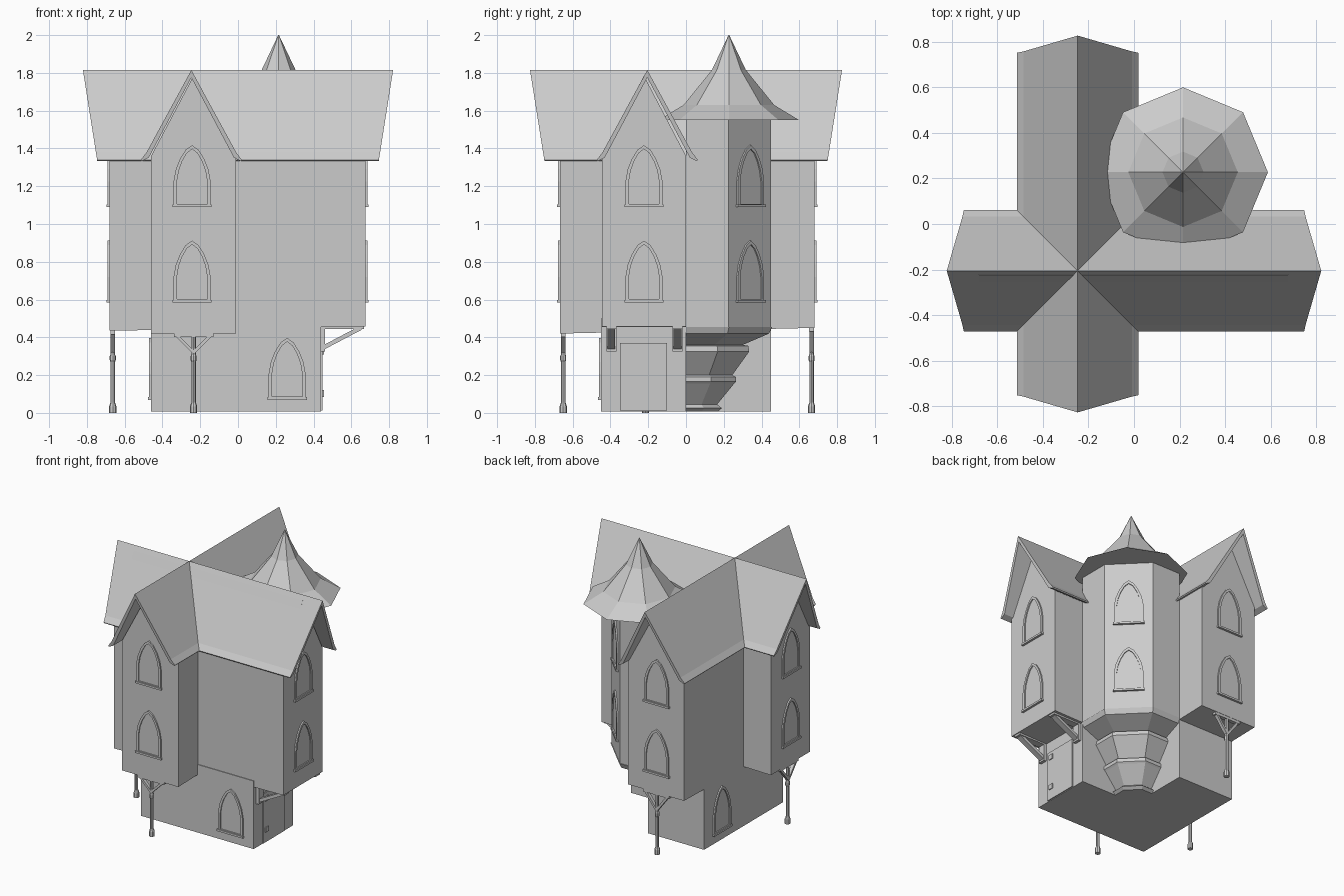
import bpy, bmesh
from math import sin, cos, pi, radians
from mathutils import Matrix, Vector

if "Cube" in bpy.data.objects:
    bpy.data.objects.remove(bpy.data.objects["Cube"])


def finish(name, bm, mat=None):
    bmesh.ops.recalc_face_normals(bm, faces=bm.faces[:])
    me = bpy.data.meshes.new(name)
    bm.to_mesh(me)
    bm.free()
    ob = bpy.data.objects.new(name, me)
    if mat:
        ob.matrix_world = mat
    bpy.context.collection.objects.link(ob)
    return ob


def loft(name, rings, mat=None):
    """Skin equal-length closed rings and cap both ends."""
    bm = bmesh.new()
    vs = [[bm.verts.new(p) for p in r] for r in rings]
    n = len(rings[0])
    for a, b in zip(vs, vs[1:]):
        for i in range(n):
            j = (i + 1) % n
            bm.faces.new((a[i], a[j], b[j], b[i]))
    bm.faces.new(vs[0])
    bm.faces.new(vs[-1])
    return finish(name, bm, mat)


def box(name, lo, hi, mat=None):
    (x0, y0, z0), (x1, y1, z1) = lo, hi
    return loft(name, [[(x0, y0, z), (x1, y0, z), (x1, y1, z), (x0, y1, z)] for z in (z0, z1)], mat)


def beam(name, p, q, w, t, mat):
    """Bar from p to q in a local xz plane, w deep along y and t thick."""
    p, q = Vector(p), Vector(q)
    side = (q - p).cross(Vector((0, 1, 0))).normalized() * t / 2
    d = Vector((0, w / 2, 0))
    return loft(name, [[c - side - d, c + side - d, c + side + d, c - side + d] for c in (p, q)], mat)


def facing(x, y, z, deg):
    """Local frame whose -y axis points outward; 0 = front, 90 = right."""
    return Matrix.Translation((x, y, z)) @ Matrix.Rotation(radians(deg), 4, 'Z')


def lathe(name, profile, n, mat):
    return loft(name, [[(r * cos(2 * pi * i / n), r * sin(2 * pi * i / n), z) for i in range(n)]
                       for r, z in profile], mat)


# Pointed window: raised frame around a recessed pane, plus sill
HALF = [(.098, 0), (.098, .13), (.086, .195), (.064, .25), (.034, .298)]


def window(name, x, y, z, deg):
    mat = facing(x, y, z, deg)
    outer = HALF + [(0, .322)] + [(-a, b) for a, b in reversed(HALF)]
    inner = [(a * .82, .012 + b * .9) for a, b in outer]
    bm = bmesh.new()
    rows = [[bm.verts.new((a, d, b)) for a, b in prof]
            for prof, d in ((outer, .004), (outer, -.01), (inner, -.01), (inner, -.002))]
    n = len(outer)
    for r, s in zip(rows, rows[1:]):
        for i in range(n):
            j = (i + 1) % n
            bm.faces.new((r[i], r[j], s[j], s[i]))
    bm.faces.new(rows[0])
    bm.faces.new(rows[-1])
    finish(name, bm, mat)
    box(name + "_sill", (-.104, -.016, -.006), (.104, .004, .008), mat)


XL, XR, YF, YB = -.46, -.01, -.445, 0.0      # cross-plan wall lines
CX, CY = -.243, -.215                         # ridge lines

# L-shaped ground floor
plan = [(XL, -.45), (.44, -.45), (.44, YB), (XR, YB), (XR, .45), (XL, .45)]
loft("ground_floor", [[(x, y, z) for x, y in plan] for z in (.008, .5)])


# Crossing upper wings with gabled ends
def gable(a, b, bottom):
    return [(a, bottom), (b, bottom), (b, 1.36), ((a + b) / 2, 1.785), (a, 1.36)]


loft("side_wing", [[(x, o, z) for o, z in gable(YF, YB, b)] for x, b in ((-.68, .435), (.675, .458))])
loft("front_back_wing", [[(o, y, z) for o, z in gable(XL, XR, b)] for y, b in ((-.668, .42), (.68, .45))])

# Crossing roofs: thin sheets with flared eaves and raked ends
right_top = [(.267, 1.34), (.238, 1.378)]
right_low = [(.225, 1.352), (.262, 1.333)]
section = ([(0, 1.815)] + right_top[::-1] + right_low[::-1] + [(0, 1.775)]
           + [(-o, z) for o, z in right_low] + [(-o, z) for o, z in right_top])


def rake(z):
    return .746 + .075 * (z - 1.34) / .475


loft("side_roof", [[(s * rake(z), CY + .01 + o, z) for o, z in section] for s in (-1, 1)])
loft("front_back_roof", [[(CX - .004 + o, s * rake(z) * 1.006, z) for o, z in section] for s in (-1, 1)])


# Corner tower and its stepped corbel, all scaled from the inner corner
def corner(s, z):
    return [(XR, YB, z), (XR + s, YB, z), (XR + s, YB + s / 2, z), (XR + s / 2, YB + s, z), (XR, YB + s, z)]


loft("tower", [corner(.45, .455), corner(.45, 1.56)])
steps = [(.17, .008), (.19, .025), (.165, .045), (.255, .155), (.265, .165), (.265, .19),
         (.245, .2), (.335, .325), (.33, .355), (.3, .36), (.44, .42), (.455, .455)]
loft("tower_corbel", [corner(s, z) for s, z in steps])
lathe("tower_roof", [(.372, 1.55), (.24, 1.63), (.09, 1.815), (.002, 2.0)], 8,
      Matrix.Translation((.215, .227, 0)))

# Windows on both upper floors of every gable and on the tower
wx, wy = (XL + XR) / 2 - .008, (YF + YB) / 2
for side, x, y, deg in (("front", wx, -.668, 0), ("right", .675, wy, 90), ("back", wx, .68, 180),
                        ("left", -.68, wy, -90), ("tower", .3275, .3375, 135)):
    for level, z in (("lower", .59), ("upper", 1.095)):
        window(f"{side}_{level}_window", x, y, z, deg)
window("front_ground_window", .26, -.45, .075, 0)
window("left_ground_window", XL, .25, .075, -90)

# Ground floor door with hinges
box("door", (.43, -.35, .012), (.448, -.1, .37))
for z in (.085, .31):
    box("door_hinge", (.44, -.33, z), (.454, -.295, z + .035))

# Turned posts with braces under three of the wings
for side, x, y, deg, top in (("front", -.235, -.65, 0, .425), ("back", -.235, .665, 180, .455),
                             ("left", -.663, -.215, -90, .44)):
    m = facing(x, y, 0, deg)
    lathe(side + "_post", [(.019, 0), (.019, .035), (.012, .055), (.012, .27), (.016, .28),
                           (.016, .3), (.012, .31), (.012, top)], 8, m)
    for s in (-1, 1):
        beam(side + "_brace", (0, 0, .32), (s * .09, 0, top - .015), .024, .016, m)
    beam(side + "_brace_plate", (-.105, 0, top - .012), (.105, 0, top - .012), .026, .024, m)

# Wall brackets under the right wing
for y in (-.395, -.045):
    m = Matrix.Translation((0, y, 0))
    beam("bracket_upright", (.45, 0, .325), (.45, 0, .46), .052, .022, m)
    beam("bracket_strut", (.45, 0, .345), (.65, 0, .45), .04, .022, m)
    beam("bracket_plate", (.44, 0, .452), (.668, 0, .452), .052, .016, m)
